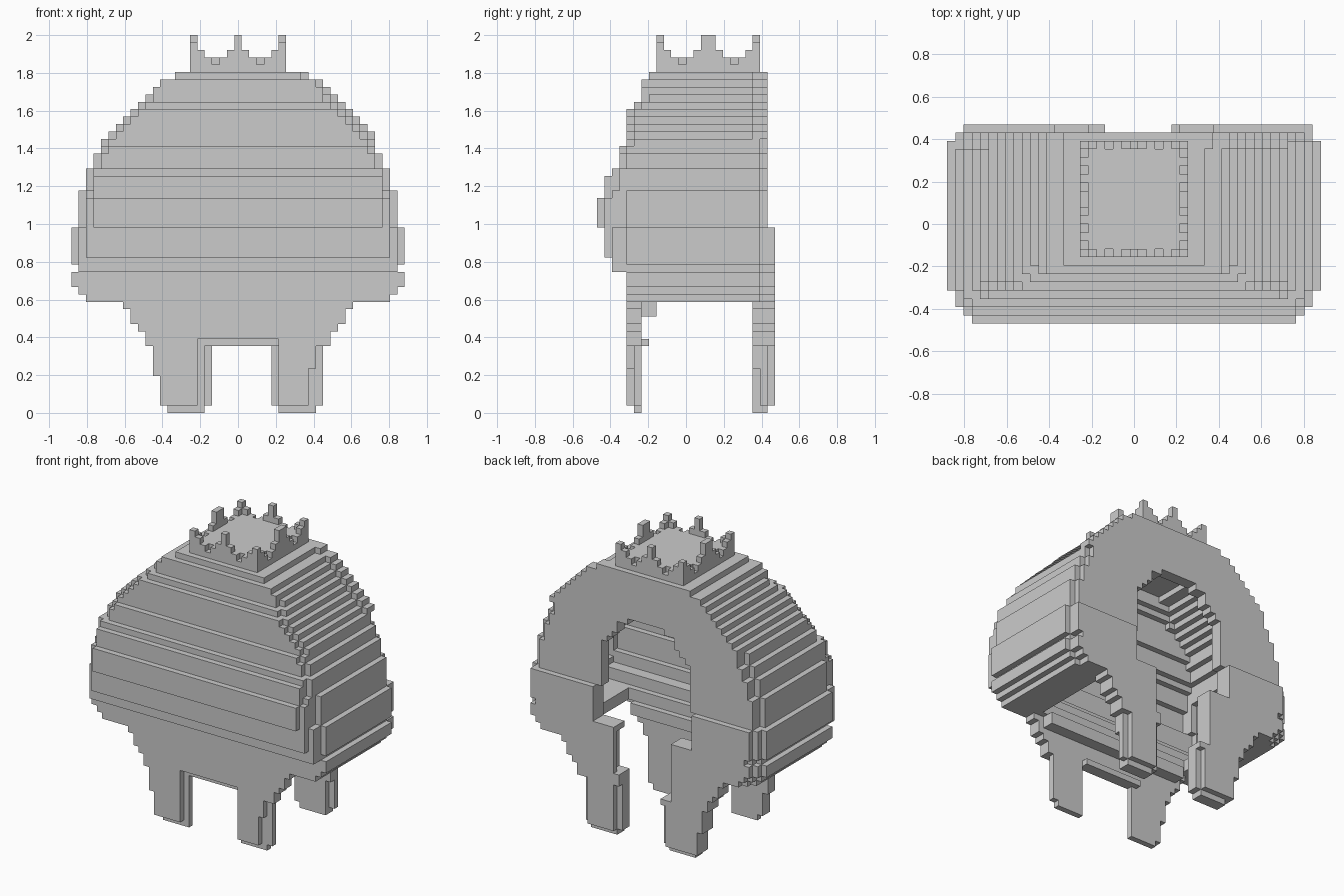
import bpy
import bmesh
from mathutils import Vector

U = 2 / 51                      # edge of one block
NX, NY = 45, 24                 # blocks across and deep

cube = bpy.data.objects.get("Cube")
if cube:
    bpy.data.objects.remove(cube, do_unlink=True)

grey = bpy.data.materials.new("plain grey")
grey.use_nodes = True
COLOUR = (0.6, 0.6, 0.6, 1)
grey.diffuse_color = COLOUR
grey.node_tree.nodes["Principled BSDF"].inputs["Base Color"].default_value = COLOUR


def by_layer(runs, start):
    """Expand (count, value) runs into a layer -> value table."""
    table, k = {}, start
    for count, value in runs:
        for _ in range(count):
            table[k] = value
            k += 1
    return table


def block(x0, x1, y0, y1, z0, z1):
    return {(i, j, k) for i in range(x0, x1) for j in range(y0, y1)
            for k in range(z0, z1)}


AXES = [Vector(v) for v in ((1, 0, 0), (0, 1, 0), (0, 0, 1))]


def build(name, cells):
    """Skin a set of blocks, keeping only the exposed sides."""
    bm = bmesh.new()
    corners = {}

    def corner(p):
        key = tuple(round(c) for c in p)
        if key not in corners:
            x, y, z = key
            corners[key] = bm.verts.new(((x - NX / 2) * U, (y - NY / 2) * U, z * U))
        return corners[key]

    for cell in sorted(cells):
        base = Vector(cell)
        for a in range(3):
            n, s, t = AXES[a], AXES[a - 2], AXES[a - 1]
            for side in (0, 1):
                step = n if side else -n
                if tuple(int(c) for c in base + step) in cells:
                    continue
                o = base + n * side
                loop = [o, o + s, o + s + t, o + t]
                if not side:
                    loop.reverse()
                bm.faces.new([corner(p) for p in loop])
    mesh = bpy.data.meshes.new(name)
    bm.to_mesh(mesh)
    bm.free()
    mesh.materials.append(grey)
    obj = bpy.data.objects.new(name, mesh)
    bpy.context.collection.objects.link(obj)
    return obj


# Domed body: side inset and front depth of each layer
inset = by_layer([(1, 2), (1, 1), (2, 0), (1, 1), (5, 0), (5, 1), (3, 2), (2, 3),
                  (2, 4)] + [(1, n) for n in range(5, 13)] + [(1, 14)], 15)
front = by_layer([(4, 4), (2, 2), (4, 1), (4, 0), (3, 1), (1, 2), (3, 3), (5, 4),
                  (1, 5), (3, 6), (1, 7)], 15)


def front_inset(j, k):
    """Inset of the stepped front corners."""
    depth = j - front[k]
    if k < 25:
        return {1: 2, 2: 1, 3: 1}.get(j, 0)
    if k < 30:
        return 3 if depth == 0 else 2 if j < 4 else 0
    if k < 33:
        return 3 if j < 3 else 0
    return inset[k] + 1 if depth == 0 and k < 43 else 0


def side_insets(j, k):
    """Left and right inset of one row, with the stepped back rim."""
    cut = max(inset[k], front_inset(j, k))
    if k < 25:
        return cut + max(0, j - 21), cut + (j > 21)
    if k < 37:
        return cut + (j > 20), cut + (j > 21)
    return cut, cut - (j > 20)


outer = set()
for k in inset:
    for j in range(front[k], NY if k < 25 else NY - 1):
        a, b = side_insets(j, k)
        outer |= block(a, NX - b, j, j + 1, k, k + 1)

# Hollow inside, open below
T = 2
cavity = {(i, j, k) for i, j, k in outer if j < 21 and all(
    c in outer for c in ((i - T, j, k), (i + T, j, k), (i, j - T, k),
                         (i, j, k - T), (i, j, k + T)))}
body = outer - cavity
body -= block(8, 37, 7, 21, 15, 17)

# Arched doorway in the back
door = by_layer([(4, (17, 28)), (6, (13, 32)), (8, (14, 31)), (1, (15, 30)),
                 (1, (16, 29)), (2, (17, 28)), (1, (19, 26))], 15)
for k, (a, b) in door.items():
    body -= block(a, b, 21, NY, k, k + 1)
body -= block(27, 29, 21, 23, 15, 18)
build("domed_body", body)

# Tapered panels that run down into the legs
taper = by_layer([(1, 13), (4, 12), (4, 11), (2, 10), (1, 9), (2, 8), (1, 7)], 0)


def tapered_panel(y0, y1, foot):
    cells = set()
    for k, cut in taper.items():
        a, b = foot if k == 0 else (y0, y1)
        cells |= block(cut, NX - cut + (k < 5), a, b, k, k + 1)
    return cells


front_panel = tapered_panel(4, 6, (5, 6))
front_panel -= block(17, 28, 4, 6, 0, 10)
front_panel -= block(32, 35, 4, 5, 1, 6) | block(33, 35, 4, 5, 6, 9)
front_panel |= block(9, 36, 6, 8, 13, 15)       # thick upper rim
front_panel |= block(17, 28, 5, 7, 9, 10)       # lip over the gap
front_panel |= block(17, 18, 5, 6, 0, 9)
build("front_legs", front_panel)

back_panel = tapered_panel(21, NY, (21, 23))
back_panel -= block(18, 28, 21, NY, 0, 1)
back_panel -= block(19, 27, 21, NY, 1, 9)
back_panel -= block(17, 27, 21, NY, 9, 15)
back_panel -= block(27, 29, 21, 23, 11, 15)
# rear layer set in around the edge
back_panel -= block(18, 19, 23, NY, 1, 8) | block(27, 28, 23, NY, 1, 9)
back_panel -= block(27, 28, 23, NY, 11, 15)
back_panel -= block(33, 35, 23, NY, 1, 9) | block(33, 35, 21, 22, 1, 6)
build("back_legs", back_panel)

# Crown: a raised plate with a scalloped wall, tall spikes and shorter corners
X0, X1, Y0, Y1 = 16, 29, 8, 22
WAVE = [50, 49, 48, 47, 48, 49, 51]
crown = block(X0 + 1, X1 - 1, Y0 + 1, Y1 - 1, 46, 48)
for i in range(X0, X1):
    h = WAVE[min(i - X0, X1 - 1 - i)]
    for j in (Y0, Y1 - 1):
        crown |= block(i, i + 1, j, j + 1, 46, h)
for j in range(Y0, Y1):
    h = WAVE[min(j - Y0, Y1 - 1 - j)]
    for i in (X0, X1 - 1):
        crown |= block(i, i + 1, j, j + 1, 46, h)
build("crown", crown)
